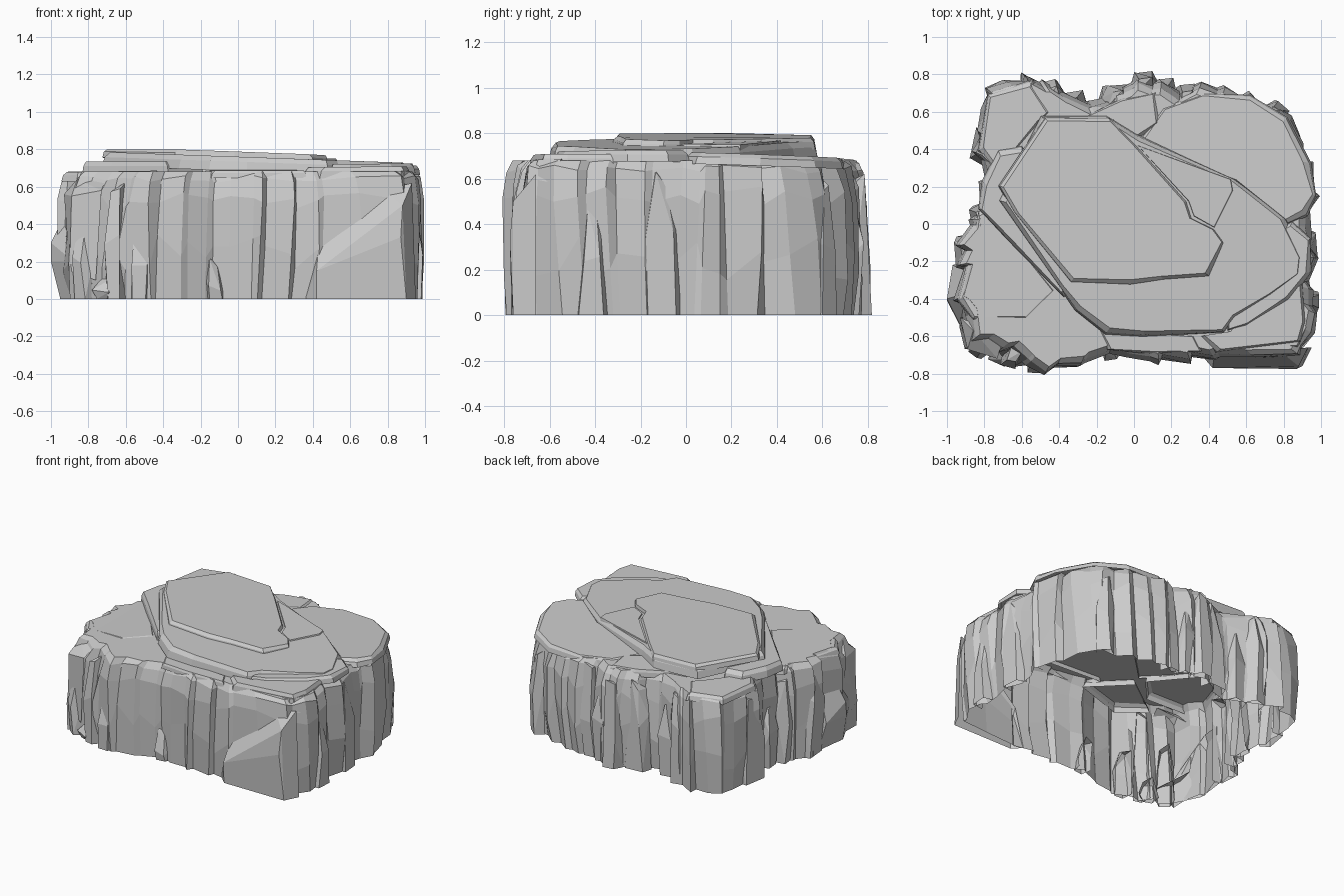
import bpy, bmesh, math, random
from mathutils import Vector

random.seed(5)
J = random.uniform


def clamp(v):
    return Vector((max(-1, min(1, v[0])), max(-0.82, min(0.82, v[1])), max(0, min(0.8, v[2]))))


def inward(p, d):
    r = math.hypot(*p)
    return (p[0] * (1 - d / r), p[1] * (1 - d / r))


def finish(name, bm, hidden=lambda f: False):
    # Open the underside, drop faces buried in the wall, keep flat shading
    bmesh.ops.recalc_face_normals(bm, faces=bm.faces[:])
    low = [f for f in bm.faces if all(v.co.z < 0.001 for v in f.verts) or hidden(f)]
    bmesh.ops.delete(bm, geom=low, context='FACES')
    me = bpy.data.meshes.new(name)
    bm.to_mesh(me)
    bm.free()
    ob = bpy.data.objects.new(name, me)
    bpy.context.collection.objects.link(ob)
    return ob


def rings(name, loops):
    # Skin stacked loops and cap the last one
    bm = bmesh.new()
    rows = [[bm.verts.new(clamp(c)) for c in lp] for lp in loops]
    n = len(rows[0])
    for a, b in zip(rows, rows[1:]):
        for i in range(n):
            j = (i + 1) % n
            bm.faces.new((a[i], a[j], b[j], b[i]))
    bm.faces.new(rows[-1])
    return finish(name, bm)


def hull(name, pts, hidden=lambda f: False):
    bm = bmesh.new()
    for p in pts:
        bm.verts.new(clamp(p))
    res = bmesh.ops.convex_hull(bm, input=bm.verts[:])
    bmesh.ops.delete(bm, geom=[g for g in res['geom_interior'] if isinstance(g, bmesh.types.BMVert)], context='VERTS')
    bmesh.ops.dissolve_limit(bm, angle_limit=0.15, verts=bm.verts[:], edges=bm.edges[:])
    return finish(name, bm, hidden)


def slab(name, outline, z, sx=0.0, sy=0.0, thick=0.08, flare=0.02):
    # Flat plate with a tilted top and an irregular chamfered rim
    cx = sum(p[0] for p in outline) / len(outline)
    cy = sum(p[1] for p in outline) / len(outline)
    grow = [flare * J(0.5, 1.6) for _ in outline]

    def loop(drop, share):
        out = []
        for (x, y), g in zip(outline, grow):
            k = 1 + (g * share - flare * 0.6) / math.hypot(x - cx, y - cy)
            out.append((cx + (x - cx) * k, cy + (y - cy) * k, z + sx * x + sy * y - drop))
        return out
    return rings(name, [loop(thick, 1), loop(thick * 0.35, 0.7), loop(0, 0)])


# Main cliff: outline read from above, steps added between columns
outline = [
    (-.96, -.41), (-.90, -.66), (-.77, -.70), (-.64, -.76), (-.48, -.81), (-.30, -.76),
    (-.17, -.71), (.08, -.73), (.12, -.75), (.29, -.74), (.43, -.72), (.90, -.70),
    (.97, -.57), (.98, -.47), (.95, -.34), (.98, -.18), (.94, -.04), (.94, .05),
    (.995, .15), (.95, .33), (.84, .58), (.79, .62), (.73, .62), (.62, .71), (.48, .74),
    (.36, .76), (.28, .72), (.14, .77), (.03, .79), (-.10, .72), (-.24, .66), (-.41, .72),
    (-.49, .77), (-.60, .81), (-.80, .73), (-.84, .50), (-.86, .38), (-.79, .25),
    (-.81, .10), (-.89, .02), (-.96, -.11), (-.95, -.22)]
path = []
for i, p in enumerate(outline):
    q = outline[(i + 1) % len(outline)]
    L = math.hypot(q[0] - p[0], q[1] - p[1])
    path.append(p)
    if L > 0.11:
        t = 0.03 / L
        step = (p[0] + (q[0] - p[0]) * t, p[1] + (q[1] - p[1]) * t)
        path.append(inward(step, J(0.01, 0.04)))
    if L > 0.2:
        mid = ((p[0] + q[0]) / 2, (p[1] + q[1]) / 2)
        path.append(inward(mid, J(-0.015, 0.01)))

levels = [[] for _ in range(5)]
slant = 0
for k, p in enumerate(path):
    a, b = Vector(path[k - 1]), Vector(path[(k + 1) % len(path)])
    tan = (b - a).normalized()
    room = min((Vector(p) - a).length, (b - Vector(p)).length)
    slant = 0.5 * slant + J(-0.35, 0.35) * min(room, 0.09)
    back = 0.02 if p[1] > 0.55 else 0
    if p[0] < -0.6 and p[1] < -0.5:      # broken front left corner
        back = 0.05
    ins = (0.015 + J(-.02, .02), J(-.01, 0.012), J(-.01, 0.01) + back * .6, 0.015 + J(0, 0.01) + back, 0.055 + back)
    zs = (0, J(0.15, 0.35), J(0.47, 0.57), J(0.62, 0.66), 0.68)
    for lv, d, z in zip(levels, ins, zs):
        x, y = inward(p, d)
        s = slant * (z - 0.3) / 0.35
        lv.append((x + tan.x * s, y + tan.y * s, z))
rings("cliff_body", levels)

# Broken plates on the plateau
slab("back_right_plate", [(.02, .43), (.54, .22), (.82, .01), (.91, .06), (.97, .15), (.92, .33),
     (.81, .56), (.62, .68), (.36, .70), (.15, .62)], .705, .012, -.03, .05, .03)
slab("back_plate", [(-.40, .55), (-.12, .55), (.0, .45), (.13, .54), (.11, .70), (-.06, .67),
     (-.27, .57)], .71, 0, -.03, .05, .02)
slab("back_left_plate", [(-.82, .40), (-.73, .28), (-.50, .55), (-.45, .60), (-.55, .75),
     (-.78, .69)], .70, 0, -.02, .05, .03)
slab("left_plate", [(-.83, .06), (-.78, .09), (-.42, -.36), (-.57, -.51), (-.86, -.51),
     (-.93, -.40), (-.87, -.20)], .692, .015, 0, .05, .03)
slab("front_plate", [(-.36, -.42), (-.20, -.58), (-.13, -.66), (-.46, -.75), (-.63, -.62)],
     .69, .03, .02, .05, .03)
slab("front_strip", [(-.18, -.57), (.32, -.60), (.36, -.68), (.1, -.69), (-.13, -.67)],
     .70, 0, .02, .04, .015)
slab("front_right_plate", [(.36, -.60), (.50, -.58), (.56, -.50), (.78, -.36), (.90, -.32),
     (.92, -.52), (.89, -.63), (.45, -.68)], .70, .01, 0, .06, .03)
slab("left_ledge", [(-.80, .22), (-.83, .08), (-.68, -.08), (-.38, -.38), (-.2, -.2),
     (-.6, .4), (-.72, .38)], .735, 0, 0, .07, .03)
slab("right_step", [(.50, -.57), (.60, -.54), (.82, -.40), (.93, -.26), (.94, -.08), (.84, .0),
     (.50, -.2)], .715, .01, 0, .05, .02)
slab("middle_plate", [(-.70, .12), (-.40, -.33), (-.30, -.45), (-.14, -.57), (.05, -.59),
     (.48, -.58), (.54, -.50), (.74, -.38), (.89, -.27), (.90, -.18), (.80, .03), (.54, .24),
     (.02, .46), (-.14, .56), (-.48, .56)], .76, -.035, 0, .075, .03)
slab("top_plate", [(-.71, .20), (-.63, .06), (-.33, -.30), (-.02, -.31), (.15, -.29), (.39, -.27),
     (.48, -.10), (.43, -.03), (.31, .03), (.28, .12), (.0, .43), (-.13, .56), (-.47, .56)],
     .783, -.035, -.015, .05, .02)
slab("raised_flake", [(.02, .42), (.52, .24), (.53, .18), (.43, -.02), (.32, .04), (.29, .12)],
     .768, -.035, 0, .04, .008)


def buried(f):
    # Face looks back into the cliff
    c = f.calc_center_median()
    out = Vector((c.x ** 3, c.y ** 3 * 1.8, 0)).normalized()
    return f.normal.dot(out) < -0.3 and f.normal.z < 0.4


# Sloped wedge and cap block at the front right corner
hull("front_right_wedge", [
    (.36, -.70, 0), (.42, -.76, 0), (.90, -.76, 0), (.95, -.66, 0), (.42, -.77, .15),
    (.87, -.775, .33), (.88, -.76, .5), (.43, -.70, .28), (.78, -.68, .58), (.93, -.66, .62)], buried)
hull("right_corner_block", [(.80, -.66, .60), (.88, -.68, .60), (.95, -.58, .58), (.80, -.5, .6),
     (.80, -.65, .68), (.87, -.65, .685), (.92, -.55, .685), (.80, -.5, .69)])
# Low bulge on the left and broken blocks at the front left corner
hull("left_buttress", [(-.95, -.44, 0), (-.86, -.62, 0), (-.92, -.2, 0), (-1, -.41, .2),
     (-.88, -.64, .2), (-.97, -.22, .2), (-1, -.40, .3), (-.93, -.38, .44), (-.9, -.25, .42)], buried)
hull("front_left_block", [(-.9, -.66, .15), (-.76, -.71, .1), (-.89, -.67, .55), (-.73, -.72, .58),
     (-.93, -.5, .56), (-.86, -.57, .64), (-.70, -.60, .655), (-.9, -.5, .2)], buried)


# Leaning splinters: centre x, y, half-width along the wall, height
def splinter(name, x, y, w, h):
    out = Vector((x ** 3, y ** 3 * 1.8)).normalized()
    tan = Vector((-out.y, out.x))
    c = Vector((x, y))
    lean = J(-.35, .35) * w
    pts = []
    for z, k, d in ((0, 1, J(-.01, .01)), (h * J(.4, .7), J(.8, 1.1), .012), (h, .55, -.025)):
        for u, v in ((-1, -.05), (1, -.05), (J(.5, .9), .02), (J(-.9, -.3), .03)):
            p = c + tan * (u * w * k + lean * z / h) + out * (v + d)
            pts.append((p.x, p.y, z + (J(-.06, .03) if z else 0)))
    hull(name, pts, buried)


splinters = [
    (-.84, -.67, .06, .40), (-.66, -.73, .06, .60), (-.72, -.71, .06, .12), (-.52, -.76, .06, .30),
    (-.92, -.14, .09, .60), (-.84, .05, .06, .62), (-.79, .18, .08, .45), (-.83, .42, .10, .63),
    (-.44, .73, .07, .62), (-.33, .67, .08, .50), (-.10, .71, .09, .62), (.06, .78, .08, .60),
    (.17, .74, .06, .50), (.27, .71, .06, .64), (.77, .61, .06, .60), (.95, -.42, .07, .50),
    (.94, -.10, .08, .62), (-.12, -.69, .05, .20)]
for i, s in enumerate(splinters):
    splinter(f"splinter_{i:02d}", *s)
